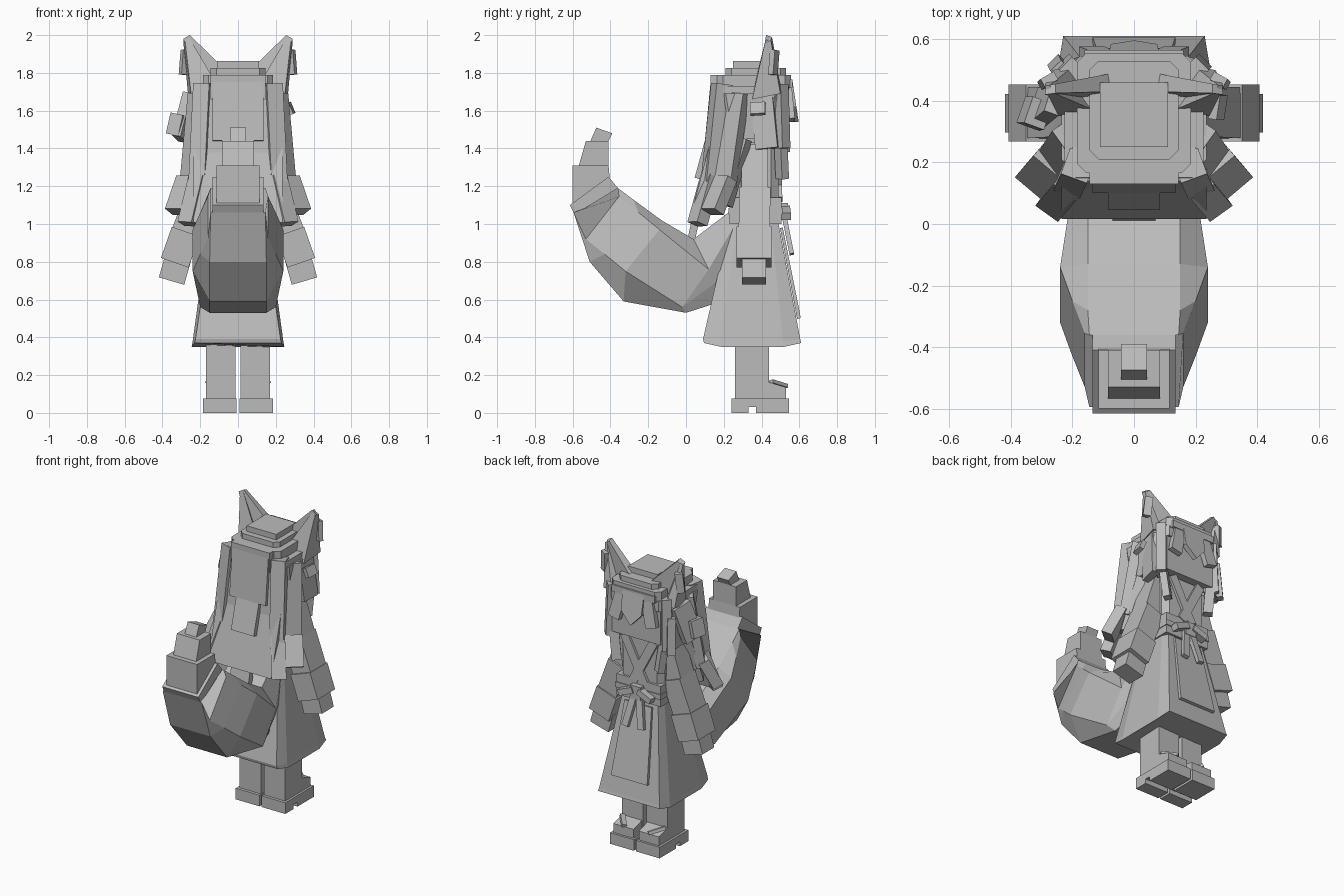
import bpy, bmesh, math
from mathutils import Vector, Matrix

cube = bpy.data.objects.get("Cube")
if cube:
    bpy.data.objects.remove(cube)

mat = bpy.data.materials.new("plain grey")
mat.use_nodes = True
GREY = (0.5, 0.5, 0.5, 1)
mat.diffuse_color = GREY
mat.node_tree.nodes["Principled BSDF"].inputs["Base Color"].default_value = GREY


def finish(name, bm):
    bmesh.ops.recalc_face_normals(bm, faces=bm.faces)
    mesh = bpy.data.meshes.new(name)
    bm.to_mesh(mesh)
    bm.free()
    mesh.materials.append(mat)
    obj = bpy.data.objects.new(name, mesh)
    bpy.context.collection.objects.link(obj)
    return obj


def loft(name, rings):
    """Skin a list of equal-length point rings and cap both ends."""
    bm = bmesh.new()
    rows = [[bm.verts.new(p) for p in ring] for ring in rings]
    n = len(rows[0])
    for a, b in zip(rows, rows[1:]):
        for i in range(n):
            j = (i + 1) % n
            bm.faces.new((a[i], a[j], b[j], b[i]))
    bm.faces.new(rows[0])
    bm.faces.new(rows[-1])
    return finish(name, bm)


def box(name, x, y, z):
    """Box from (min, max) ranges."""
    bm = bmesh.new()
    bmesh.ops.create_cube(bm, size=1)
    for v in bm.verts:
        v.co = [r[0] if c < 0 else r[1] for c, r in zip(v.co, (x, y, z))]
    return finish(name, bm)


def bar(name, top, end, width, depth, turn=0, taper=1):
    """Box running from top to end; turn swings its wide face, taper narrows the top."""
    top, end = Vector(top), Vector(end)
    axis = (top - end).normalized()
    side = Matrix.Rotation(math.radians(turn), 3, 'Z') @ Vector((1, 0, 0))
    out = axis.cross(side).normalized()
    side = out.cross(axis)
    ring = [side * width * a + out * depth * b
            for a, b in ((-.5, -.5), (.5, -.5), (.5, .5), (-.5, .5))]
    return loft(name, [[end + p for p in ring], [top + p * taper for p in ring]])


def mirror(obj):
    """Copy a left part to the right side."""
    bm = bmesh.new()
    bm.from_mesh(obj.data)
    bmesh.ops.scale(bm, vec=(-1, 1, 1), verts=bm.verts)
    finish(obj.name.replace("left", "right"), bm)


def octagon(hx, y0, y1, z, cx, cy, lift=0):
    """Rectangle with cut corners; its front and back edges can be lifted."""
    pts = [(hx - cx, y0), (hx, y0 + cy), (hx, y1 - cy), (hx - cx, y1)]
    pts += [(-x, y) for x, y in reversed(pts)]
    return [(x, y, z + (lift if abs(x) < hx else 0)) for x, y in pts]


def slab(name, hx, y, z, cut):
    """Flat layer with cut corners."""
    return loft(name, [octagon(hx, *y, h, cut, cut) for h in z])


# Sandals, feet and legs
for part in (
    box("left_sandal_sole", (.008, .185), (.24, .545), (.03, .075)),
    box("left_sandal_heel", (.008, .185), (.24, .33), (0, .03)),
    box("left_sandal_toe", (.008, .185), (.37, .545), (0, .03)),
    loft("left_foot", [[(x, .43, .07), (x, .53, .07), (x, .53, .135), (x, .43, .165)]
                       for x in (.02, .17)]),
    box("left_leg", (.012, .17), (.26, .44), (.07, .5)),
    bar("left_sandal_strap", (.09, .53, .14), (.16, .45, .165), .03, .02, 90),
):
    mirror(part)

# Robe: flared skirt, torso, sash and crossed collar
loft("skirt", [octagon(.245, .095, .61, .35, .015, .09, .02),
               octagon(.24, .09, .605, .38, .015, .09, .01),
               octagon(.155, .23, .49, 1.0, .02, .04)])
loft("torso", [octagon(.155, .25, .49, 1.0, .03, .04),
               octagon(.16, .25, .49, 1.42, .03, .04)])
box("neck", (-.06, .06), (.32, .44), (1.4, 1.48))
box("sash", (-.165, .165), (.23, .505), (1.0, 1.14))
box("sash_cord", (-.17, .17), (.225, .512), (1.05, 1.085))
box("sash_knot", (-.04, .04), (.49, .54), (1.02, 1.11))
bar("front_panel", (0, .505, .98), (0, .598, .5), .27, .02, 0, .75)
for part in (
    bar("left_sash_loop", (.02, .52, 1.08), (.12, .525, 1.04), .06, .04, 90),
    bar("left_sash_tie", (.02, .52, 1.04), (.06, .56, .84), .045, .025),
    bar("left_collar", (.11, .49, 1.42), (-.04, .495, 1.13), .06, .03),
    # Arms with wide cuffs
    bar("left_upper_sleeve", (.13, .365, 1.40), (.215, .365, 1.14), .13, .14),
    bar("left_lower_sleeve", (.2, .365, 1.17), (.295, .36, .92), .14, .165),
    bar("left_cuff", (.277, .36, .96), (.335, .36, .795), .155, .185),
    bar("left_hand", (.317, .36, .82), (.352, .36, .698), .14, .125),
):
    mirror(part)

# Head with stepped crown
box("head", (-.18, .18), (.2, .53), (1.43, 1.72))
loft("hair_cap", [octagon(.225, .17, .52, 1.45, .06, .08),
                  octagon(.235, .15, .53, 1.69, .06, .06)])
slab("crown_low", .225, (.14, .545), (1.66, 1.73), .05)
slab("crown_middle", .185, (.165, .555), (1.72, 1.79), .03)
slab("crown_high", .145, (.21, .53), (1.78, 1.825), .03)
box("crown_top", (-.11, .11), (.25, .46), (1.82, 1.862))
box("nape_back_panel", (-.145, .145), (.13, .22), (1.66, 1.79))

# Long back hair
bar("back_hair_upper", (0, .2, 1.74), (0, .15, 1.25), .4, .1)
bar("back_hair_panel", (0, .155, 1.75), (0, .125, 1.44), .27, .05)
bar("back_hair_lower", (0, .16, 1.42), (0, .05, 1.0), .47, .07)
bar("back_hair_ridge", (0, .12, 1.44), (0, .065, 1.24), .17, .04)
bar("back_hair_tip", (0, .05, 1.02), (0, .02, .88), .14, .04)
for part in (
    bar("left_back_lock", (.18, .19, 1.74), (.205, .135, 1.22), .09, .09, 20),
    bar("left_back_lock_end", (.205, .13, 1.25), (.265, .06, 1.0), .09, .07, 35),
    bar("left_side_lock", (.21, .275, 1.69), (.255, .205, 1.2), .11, .06, 55),
    bar("left_side_lock_end", (.265, .21, 1.24), (.325, .14, 1.065), .11, .07, 40),
    bar("left_under_lock", (.2, .3, 1.45), (.24, .2, 1.1), .08, .06, 60),
    # Hair framing the face
    bar("left_temple_lock", (.205, .40, 1.70), (.225, .43, 1.4), .12, .05, 80),
    bar("left_cheek_lock", (.19, .49, 1.74), (.2, .50, 1.4), .09, .06, 45),
    bar("left_cheek_lock_end", (.19, .50, 1.46), (.16, .51, 1.24), .06, .045, 35),
    bar("left_fringe", (.09, .54, 1.75), (.14, .56, 1.55), .08, .035),
    # Ears: a wide inner wall, a rear wall and an outer tuft
    loft("left_ear_inner_wall", [
        [(.07, .49, 1.81), (.08, .43, 1.83), (.19, .40, 1.72), (.18, .46, 1.7)],
        [(.255, .455, 1.99), (.255, .425, 2.0), (.29, .42, 1.98), (.285, .45, 1.96)]]),
    loft("left_ear_outer_wall", [
        [(.13, .37, 1.77), (.245, .35, 1.66), (.265, .50, 1.69), (.2, .51, 1.69)],
        [(.26, .425, 1.99), (.28, .42, 1.97), (.29, .45, 1.97), (.275, .45, 1.98)]]),
    bar("left_ear_tuft", (.275, .47, 1.92), (.285, .46, 1.79), .05, .03, -30),
):
    mirror(part)
FRINGE = ((-.08, 1.75), (.08, 1.75), (.075, 1.62), (0, 1.54), (-.075, 1.62))
loft("centre_fringe", [[(x, y + (1.75 - z) * .15, z) for x, z in FRINGE]
                       for y in (.53, .565)])
box("hair_band", (-.16, .16), (.5, .565), (1.72, 1.765))

# Side ornament and small hair pin
bar("ornament_plate", (-.25, .42, 1.68), (-.31, .37, 1.45), .13, .05, 70)
bar("ornament_flower", (-.31, .36, 1.58), (-.335, .36, 1.47), .09, .07, 70)
bar("ornament_tassel", (-.24, .5, 1.62), (-.25, .52, 1.38), .05, .04, 45)
bar("hair_pin", (.26, .38, 1.64), (.285, .38, 1.58), .08, .03, 80)

# Bushy tail: each ring lists top, side top, side bottom, bottom, widths
TAIL = (
    ((.25, 1.08), (.25, .98), (.24, .75), (.22, .6), .13, .15),
    ((.04, .92), (.12, .76), (-.02, .56), (.0, .53), .15, .2),
    ((-.13, 1.02), (-.14, .97), (-.32, .75), (-.33, .59), .15, .24),
    ((-.28, 1.13), (-.25, 1.06), (-.43, .84), (-.51, .8), .15, .2),
    ((-.36, 1.19), (-.355, 1.145), (-.53, .92), (-.595, 1.06), .145, .16),
)
rings = []
for t, st, sb, b, w, sw in TAIL:
    half = [(w, *t), (sw, *st), (sw, *sb), (w, *b)]
    rings.append(half + [(-x, y, z) for x, y, z in reversed(half)])
loft("tail", rings)


def tail_block(name, side, width):
    loft(name, [[(x, y, z) for y, z in side] for x in (-width, width)])


tail_block("tail_collar", ((-.615, 1.1), (-.59, 1.05), (-.36, 1.19), (-.41, 1.25)), .135)
tail_block("tail_upper", ((-.6, 1.09), (-.4, 1.2), (-.41, 1.31), (-.6, 1.31)), .115)
tail_block("tail_end", ((-.57, 1.3), (-.41, 1.3), (-.41, 1.44), (-.53, 1.44)), .085)
tail_block("tail_tip", ((-.51, 1.43), (-.43, 1.4), (-.39, 1.48), (-.475, 1.51)), .043)
